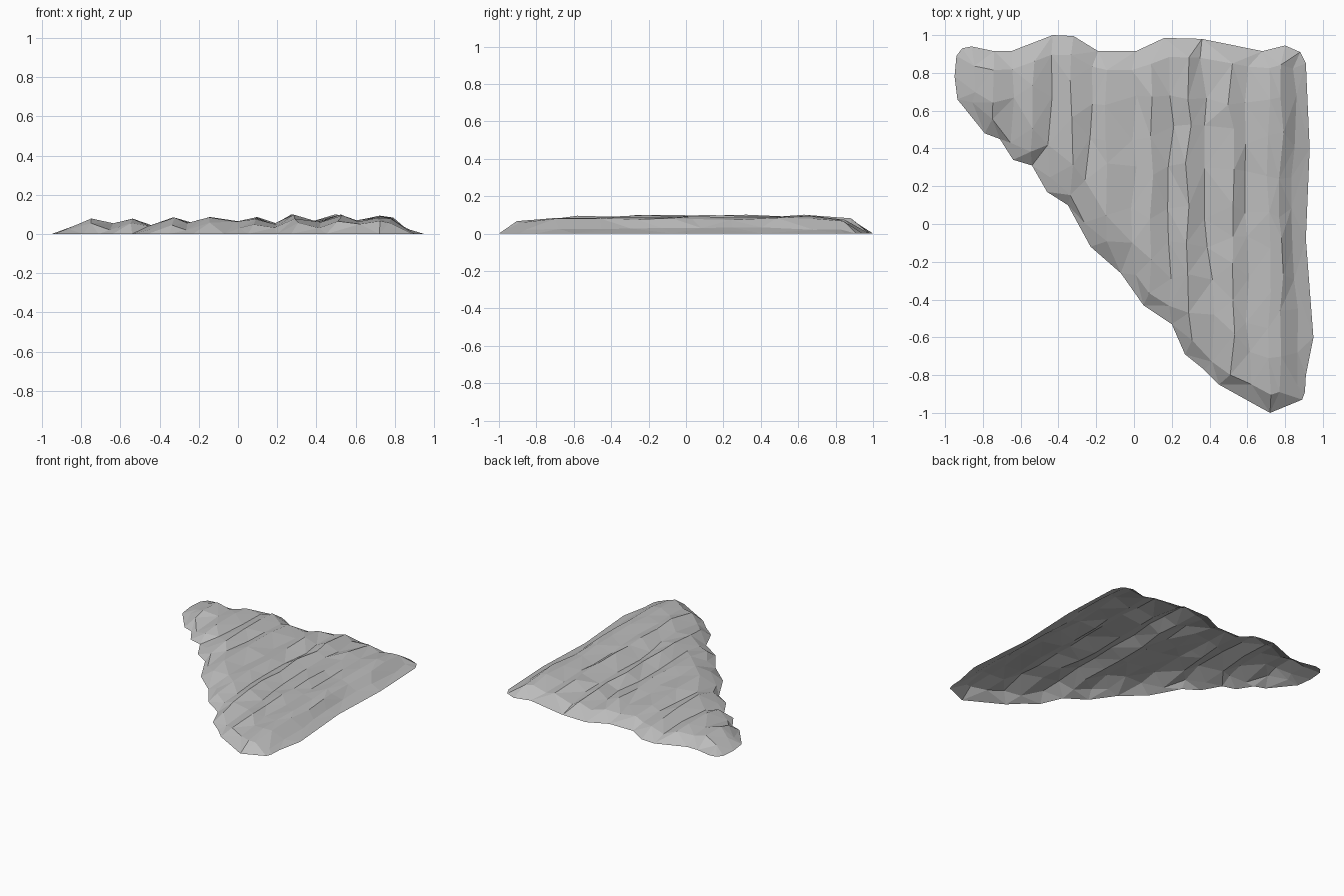
import bpy, bmesh, random
from mathutils import Vector
from mathutils.geometry import delaunay_2d_cdt, intersect_point_line

random.seed(7)
if "Cube" in bpy.data.objects:
    bpy.data.objects.remove(bpy.data.objects["Cube"], do_unlink=True)

# Ground outline: diagonal front edge, right edge, back edge
front = [(-.95, .78), (-.935, .66), (-.79, .48), (-.71, .45), (-.64, .34), (-.54, .31),
         (-.46, .17), (-.35, .10), (-.23, -.12), (-.07, -.26), (.05, -.43), (.2, -.53),
         (.27, -.69), (.37, -.77), (.45, -.85), (.72, -1), (.89, -.93), (.905, -.89)]
right = [(.91, -.8), (.95, -.6), (.91, -.08), (.93, .4)]
back = [(.91, .85), (.88, .91), (.8, .945), (.68, .915), (.36, .98), (.16, .985),
        (.01, .915), (-.19, .915), (-.32, .995), (-.43, 1), (-.65, .915),
        (-.74, .915), (-.86, .94), (-.91, .93), (-.94, .89)]
outline = [Vector(p) for p in front + right + back]

# Ridges and valleys running front to back: x at back, x at front, height
folds = [(-.84, -.85, .05), (-.74, -.75, .086), (-.64, -.64, .055), (-.53, -.53, .084),
         (-.44, -.44, .046), (-.33, -.33, .084), (-.22, -.25, .054), (-.13, -.16, .084),
         (0, 0, .06), (.08, .09, .084), (.2, .19, .055), (.29, .29, .096),
         (.36, .42, .058), (.51, .52, .097), (.59, .61, .064), (.72, .71, .09),
         (.79, .77, .08), (.85, .85, .042)]


def edge_y(points, x):
    """Height of an outline chain along y at a given x."""
    pts = sorted(points)
    for (x0, y0), (x1, y1) in zip(pts, pts[1:]):
        if x0 <= x <= x1:
            return y0 + (y1 - y0) * (x - x0) / max(x1 - x0, 1e-6)
    return pts[-1][1]


def rim_distance(p):
    best = 9
    for a, b in zip(outline, outline[1:] + outline[:1]):
        q, t = intersect_point_line(p, a, b)
        q = a.lerp(b, min(max(t, 0), 1))
        best = min(best, (p - q.to_2d()).length)
    return best


# Plan points: the outline, then one chain of points along each fold
points = list(outline)
heights = [0.0] * len(points)
n = len(points)
edges = [(i, (i + 1) % n) for i in range(n)]
for x_back, x_front, top in folds:
    y_front = edge_y(front, x_front) + .09
    y_back = edge_y(back, x_back) - .1
    steps = max(2, round((y_back - y_front) / .19))
    for k in range(steps + 1):
        t = k / steps
        wobble = random.uniform(-.018, .018)
        slide = random.uniform(-.05, .05) if 0 < k < steps else 0
        p = Vector((x_front + (x_back - x_front) * t + wobble,
                    y_front + (y_back - y_front) * t + slide))
        fall = min(1, rim_distance(p) / .13) ** .7
        points.append(p)
        heights.append(max(.02, (top + random.uniform(-.008, .005)) * fall))
        if k:
            edges.append((len(points) - 2, len(points) - 1))

# Triangulate the plan and lift it into an open faceted shell
verts, _, faces, origins, _, _ = delaunay_2d_cdt(points, edges, [], 1, 1e-5)
bm = bmesh.new()
made = []
for v, src in zip(verts, origins):
    z = heights[src[0]] if src else .05
    made.append(bm.verts.new((v.x, v.y, z)))
for f in faces:
    bm.faces.new([made[i] for i in f])
for f in bm.faces:
    if f.normal.z < 0:
        f.normal_flip()
mesh = bpy.data.meshes.new("rocky_ground")
bm.to_mesh(mesh)
bm.free()
ground = bpy.data.objects.new("rocky_ground", mesh)
bpy.context.collection.objects.link(ground)

# Plain grey stone
stone = bpy.data.materials.new("grey_stone")
stone.use_nodes = True
colour = (.5, .5, .5, 1)
stone.diffuse_color = colour
stone.node_tree.nodes["Principled BSDF"].inputs["Base Color"].default_value = colour
mesh.materials.append(stone)
